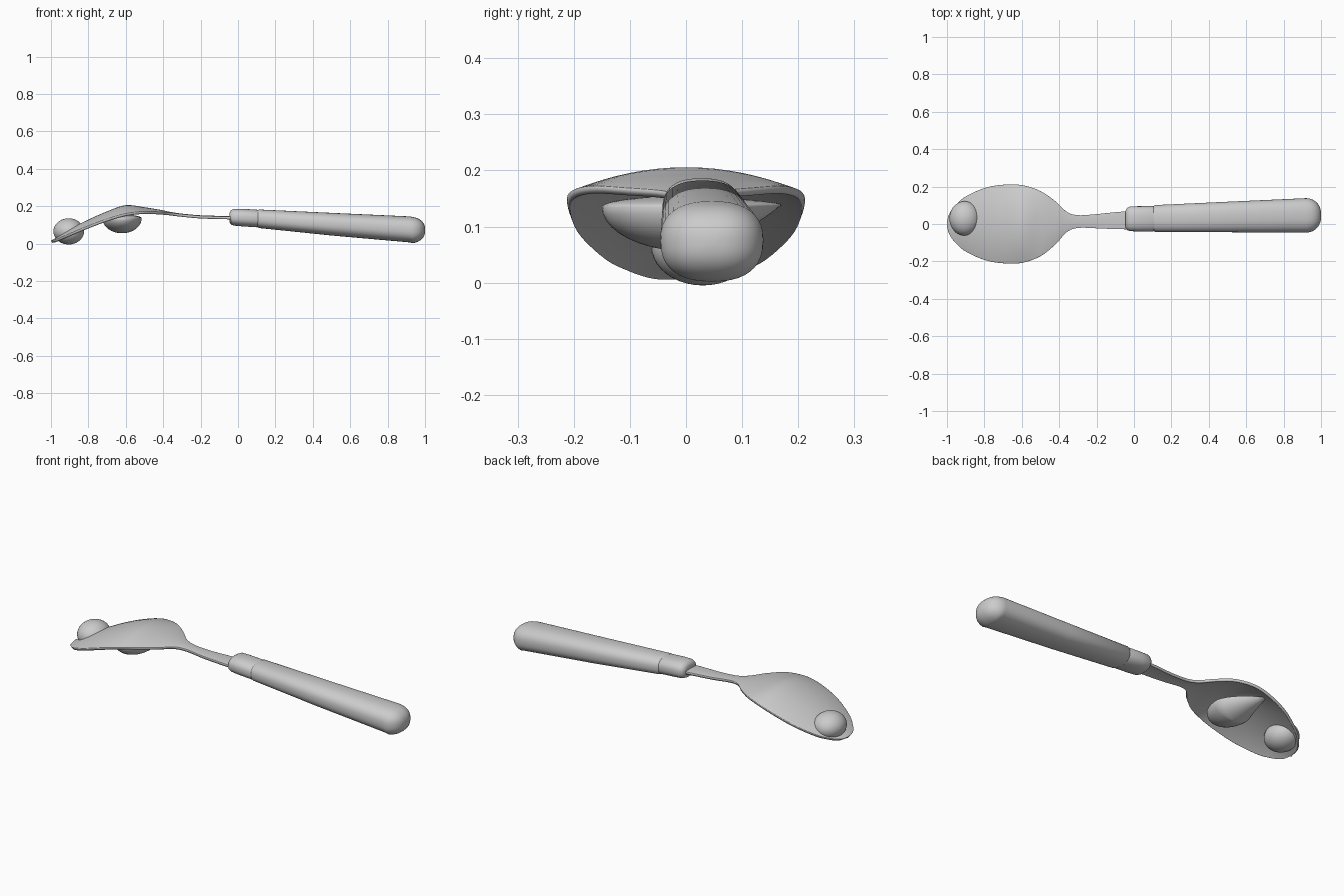
import bpy
import math

cube = bpy.data.objects.get("Cube")
if cube:
    bpy.data.objects.remove(cube, do_unlink=True)

# One plain grey for the whole spoon
grey = bpy.data.materials.new("light grey")
grey.use_nodes = True
colour = (0.6, 0.6, 0.6, 1)
grey.diffuse_color = colour
bsdf = grey.node_tree.nodes["Principled BSDF"]
bsdf.inputs["Base Color"].default_value = colour
bsdf.inputs["Roughness"].default_value = 0.7


def spline(stations, steps):
    """Smoothly fill in between the given stations."""
    out = []
    n = len(stations)
    for i in range(n - 1):
        a, b = stations[max(i - 1, 0)], stations[i]
        c, d = stations[i + 1], stations[min(i + 2, n - 1)]
        for s in range(steps):
            t = s / steps
            out.append([0.5 * (2 * q + (r - p) * t + (2 * p - 5 * q + 4 * r - u) * t * t
                               + (3 * q - p - 3 * r + u) * t ** 3)
                        for p, q, r, u in zip(a, b, c, d)])
    out.append(list(stations[-1]))
    return out


def make(name, verts, faces, angle=40):
    me = bpy.data.meshes.new(name)
    me.from_pydata(verts, [], faces)
    me.materials.append(grey)
    ob = bpy.data.objects.new(name, me)
    bpy.context.collection.objects.link(ob)
    smooth(ob, angle)
    return ob


def smooth(ob, angle=40):
    bpy.ops.object.select_all(action='DESELECT')
    ob.select_set(True)
    bpy.context.view_layer.objects.active = ob
    bpy.ops.object.shade_smooth_by_angle(angle=math.radians(angle))


def loft(name, rings, sides=40, power=2.4):
    """Capped tube through rounded sections: x, y low, y high, z low, z high."""
    verts, faces = [], []
    for x, y0, y1, z0, z1 in rings:
        for k in range(sides):
            a = 2 * math.pi * k / sides
            c, s = math.cos(a), math.sin(a)
            cc = math.copysign(abs(c) ** (2 / power), c)
            ss = math.copysign(abs(s) ** (2 / power), s)
            verts.append((x, (y0 + y1) / 2 + (y1 - y0) / 2 * cc,
                          (z0 + z1) / 2 + (z1 - z0) / 2 * ss))
    for i in range(len(rings) - 1):
        for k in range(sides):
            m = (k + 1) % sides
            faces.append((i * sides + k, i * sides + m,
                          (i + 1) * sides + m, (i + 1) * sides + k))
    faces.append(tuple(reversed(range(sides))))
    faces.append(tuple(range((len(rings) - 1) * sides, len(rings) * sides)))
    return make(name, verts, faces)


# Bowl and stem, one thin sheet: x, y centre, half width, rim z, crown z
sheet = spline([
    (-1.0, 0.0, 0.012, 0.014, 0.016), (-0.985, 0.0, 0.06, 0.018, 0.024),
    (-0.95, 0.0, 0.105, 0.032, 0.045), (-0.9, 0.0, 0.147, 0.053, 0.077),
    (-0.8, 0.0, 0.192, 0.095, 0.128), (-0.7, 0.0, 0.21, 0.132, 0.172),
    (-0.6, 0.0, 0.208, 0.160, 0.205), (-0.5, 0.002, 0.174, 0.172, 0.194),
    (-0.42, 0.006, 0.115, 0.169, 0.181), (-0.36, 0.011, 0.055, 0.164, 0.169),
    (-0.3, 0.013, 0.034, 0.157, 0.160), (-0.2, 0.015, 0.038, 0.148, 0.151),
    (-0.1, 0.018, 0.045, 0.145, 0.148), (0.0, 0.021, 0.05, 0.142, 0.145)], 5)
ACROSS = 24
verts, faces = [], []
for x, cy, w, rim, crown in sheet:
    for j in range(ACROSS + 1):
        v = -math.cos(math.pi * j / ACROSS)
        verts.append((x, cy + w * v, rim + (crown - rim) * (1 - v * v)))
row = ACROSS + 1
for i in range(len(sheet) - 1):
    for j in range(ACROSS):
        a = i * row + j
        faces.append((a, a + row, a + row + 1, a + 1))
bowl = make("bowl_and_stem", verts, faces)
thick = bowl.modifiers.new("thickness", 'SOLIDIFY')
thick.thickness = 0.014
thick.offset = -1

# Ferrule where the stem enters the handle
loft("ferrule", [
    (-0.045, -0.02, 0.07, 0.115, 0.165), (-0.038, -0.032, 0.085, 0.102, 0.178),
    (-0.022, -0.038, 0.094, 0.096, 0.186), (0.02, -0.04, 0.095, 0.092, 0.186),
    (0.10, -0.04, 0.096, 0.087, 0.181), (0.112, -0.036, 0.092, 0.09, 0.177)])

# Handle, widening to a rounded butt
handle = [(0.103, -0.036, 0.094, 0.088, 0.178), (0.112, -0.042, 0.101, 0.083, 0.182),
          (0.5, -0.044, 0.119, 0.043, 0.164), (0.92, -0.046, 0.138, 0.006, 0.145)]
for k in range(1, 10):
    a = math.pi / 2 * k / 9.3
    r, x = math.cos(a) ** 0.85, 0.92 + 0.081 * math.sin(a)
    handle.append((x, 0.046 - 0.092 * r, 0.046 + 0.092 * r,
                   0.072 - 0.071 * r, 0.072 + 0.071 * r))
loft("handle", handle)


# Rounded lumps stuck to the bowl
def lump(name, loc, scale, turn=0):
    bpy.ops.mesh.primitive_uv_sphere_add(segments=40, ring_count=20, location=loc,
                                         rotation=(0, 0, math.radians(turn)))
    ob = bpy.context.object
    ob.name = name
    ob.scale = scale
    ob.data.materials.append(grey)
    smooth(ob, 60)
    return ob


lump("tip_lump", (-0.905, 0.03, 0.065), (0.082, 0.092, 0.07))

# Teardrop in the hollow, its tail swept to the tip on the left-hand edge
drop = lump("hollow_lump", (-0.62, 0.01, 0.135), (0.105, 0.16, 0.08))
for v in drop.data.vertices:
    t = max(v.co.y, 0)
    v.co.x = v.co.x * (1 - 0.45 * t) - 0.55 * t * t
    v.co.z = v.co.z * (1 - 0.45 * t) + 0.15 * t
    if v.co.z > 0:
        v.co.z *= 0.25
